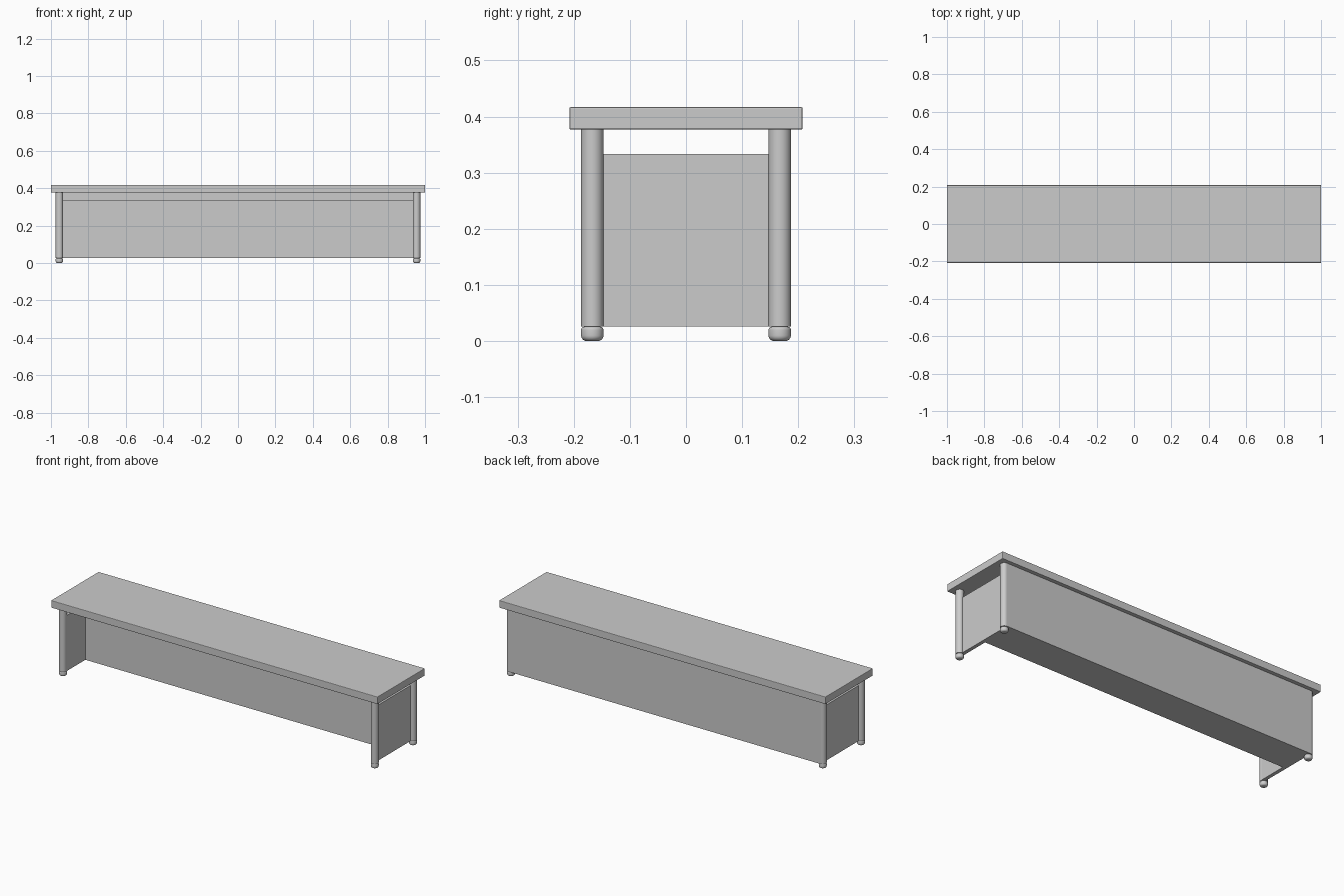
import bpy, bmesh, math

if "Cube" in bpy.data.objects:
    bpy.data.objects.remove(bpy.data.objects["Cube"])

grey = bpy.data.materials.new("plain grey")
grey.diffuse_color = (0.6, 0.6, 0.6, 1)
grey.use_nodes = True
grey.node_tree.nodes["Principled BSDF"].inputs["Base Color"].default_value = grey.diffuse_color


def add_mesh(name, bm):
    bmesh.ops.recalc_face_normals(bm, faces=bm.faces)
    mesh = bpy.data.meshes.new(name)
    bm.to_mesh(mesh)
    bm.free()
    mesh.materials.append(grey)
    obj = bpy.data.objects.new(name, mesh)
    bpy.context.collection.objects.link(obj)
    return obj


def box(name, x, y, z):
    bm = bmesh.new()
    bmesh.ops.create_cube(bm, size=1)
    for v in bm.verts:
        v.co = [lo + (c + 0.5) * (hi - lo) for c, (lo, hi) in zip(v.co, (x, y, z))]
    return add_mesh(name, bm)


def lathe(name, profile, x, y, steps=32):
    bm = bmesh.new()
    verts = [bm.verts.new((r, 0, z)) for r, z in profile]
    edges = [bm.edges.new(pair) for pair in zip(verts, verts[1:])]
    bmesh.ops.spin(bm, geom=verts + edges, cent=(0, 0, 0), axis=(0, 0, 1),
                   angle=math.tau, steps=steps)
    bmesh.ops.remove_doubles(bm, verts=bm.verts, dist=1e-5)
    obj = add_mesh(name, bm)
    obj.location = (x, y, 0)
    bpy.context.view_layer.objects.active = obj
    obj.select_set(True)
    bpy.ops.object.shade_smooth_by_angle(angle=math.radians(40))
    obj.select_set(False)


LEG_X, LEG_Y = 0.955, 0.167
UNDER = 0.3765          # underside of the counter top
PANEL_TOP = 0.3335

# Counter top with softened edges
top = box("counter_top", (-1, 1), (-0.208, 0.208), (UNDER, 0.417))
bevel = top.modifiers.new("soft edges", 'BEVEL')
bevel.width, bevel.segments = 0.003, 2

# Back cabinet: deep lower box with a thin panel rising to the top
profile = [(0, 0.026), (0.187, 0.026), (0.187, UNDER),
           (0.17, UNDER), (0.17, PANEL_TOP), (0, PANEL_TOP)]
bm = bmesh.new()
face = bm.faces.new([bm.verts.new((-LEG_X, y, z)) for y, z in profile])
ext = bmesh.ops.extrude_face_region(bm, geom=[face])
for v in (g for g in ext["geom"] if isinstance(g, bmesh.types.BMVert)):
    v.co.x = LEG_X
add_mesh("back_cabinet", bm)

# Foot outline: wide rounding below, tighter rounding above
foot = [(0, 0)]
for radius, z, start in ((0.010, 0.010, -90), (0.006, 0.0195, 0)):
    for i in range(7):
        a = math.radians(start + 15 * i)
        foot.append((0.02 - radius + radius * math.cos(a), z + radius * math.sin(a)))
foot.append((0, 0.0255))

# Legs, feet and side panels at both ends
for sx, side in ((-1, "left"), (1, "right")):
    for y, end in ((-LEG_Y, "front"), (LEG_Y, "back")):
        lathe(f"{end}_{side}_leg", [(0, 0.026), (0.02, 0.026), (0.02, UNDER), (0, UNDER)],
              sx * LEG_X, y)
        lathe(f"{end}_{side}_foot", foot, sx * LEG_X, y)
    box(f"{side}_side_panel", sorted((sx * 0.935, sx * 0.955)), (-0.16, 0.16),
        (0.026, PANEL_TOP))
